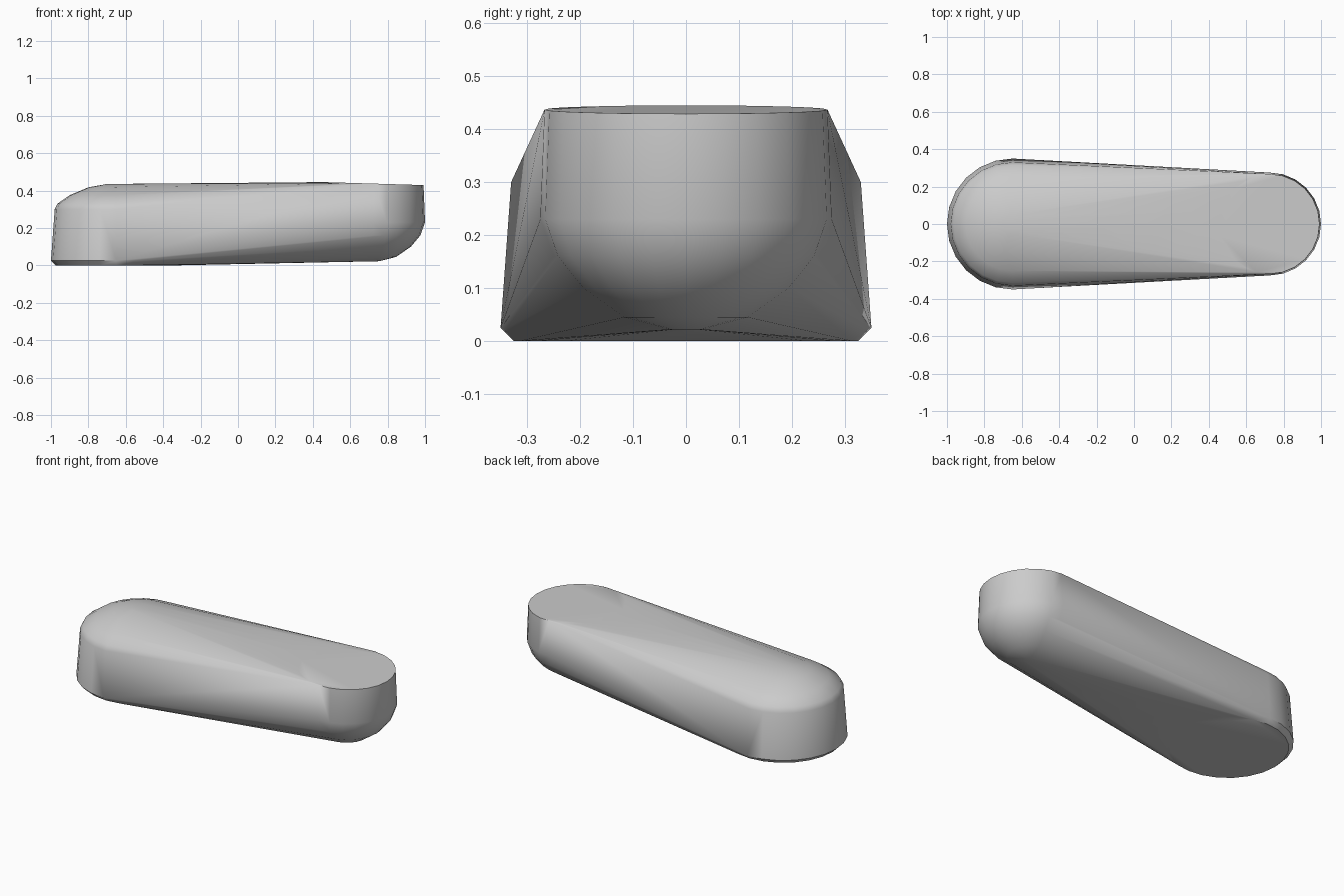
import bpy
import bmesh
from math import cos, sin, tau

cube = bpy.data.objects.get("Cube")
if cube:
    bpy.data.objects.remove(cube)

SIDES = 24

# End profiles as (radius, height)
WIDE_X = -0.65
WIDE_END = [(0.325, 0.0), (0.35, 0.025), (0.33, 0.30), (0.315, 0.33),
            (0.25, 0.375), (0.15, 0.417), (0.05, 0.435)]
NARROW_X = 0.725
NARROW_END = [(0.03, 0.022), (0.12, 0.045), (0.20, 0.10), (0.25, 0.16),
              (0.275, 0.23), (0.267, 0.437)]
TOP_TILT = -0.03


def add_rings(bm, centre, profile, tilt_top=False):
    """Stack rings of points around a vertical axis."""
    for i, (radius, height) in enumerate(profile):
        slope = TOP_TILT if tilt_top and i == len(profile) - 1 else 0
        for k in range(SIDES):
            a = tau * k / SIDES
            x, y = radius * cos(a), radius * sin(a)
            bm.verts.new((centre + x, y, height + slope * x))


# Body: tapered skin stretched over both rounded ends
bm = bmesh.new()
add_rings(bm, WIDE_X, WIDE_END)
add_rings(bm, NARROW_X, NARROW_END, tilt_top=True)
hull = bmesh.ops.convex_hull(bm, input=bm.verts)
spare = {e for e in hull["geom_interior"] + hull["geom_unused"]
         if isinstance(e, bmesh.types.BMVert)}
bmesh.ops.delete(bm, geom=list(spare), context="VERTS")
bmesh.ops.dissolve_limit(bm, angle_limit=0.004, verts=bm.verts, edges=bm.edges)
bmesh.ops.recalc_face_normals(bm, faces=bm.faces)

mesh = bpy.data.meshes.new("tapered_body")
bm.to_mesh(mesh)
bm.free()
body = bpy.data.objects.new("tapered_body", mesh)
bpy.context.collection.objects.link(body)

# Plain grey surface
grey = bpy.data.materials.new("light_grey")
grey.use_nodes = True
colour = (0.6, 0.6, 0.6, 1)
grey.diffuse_color = colour
grey.node_tree.nodes["Principled BSDF"].inputs["Base Color"].default_value = colour
mesh.materials.append(grey)

# Smooth sides with crisp rims
bpy.ops.object.select_all(action="DESELECT")
body.select_set(True)
bpy.context.view_layer.objects.active = body
bpy.ops.object.shade_smooth_by_angle(angle=0.6)
